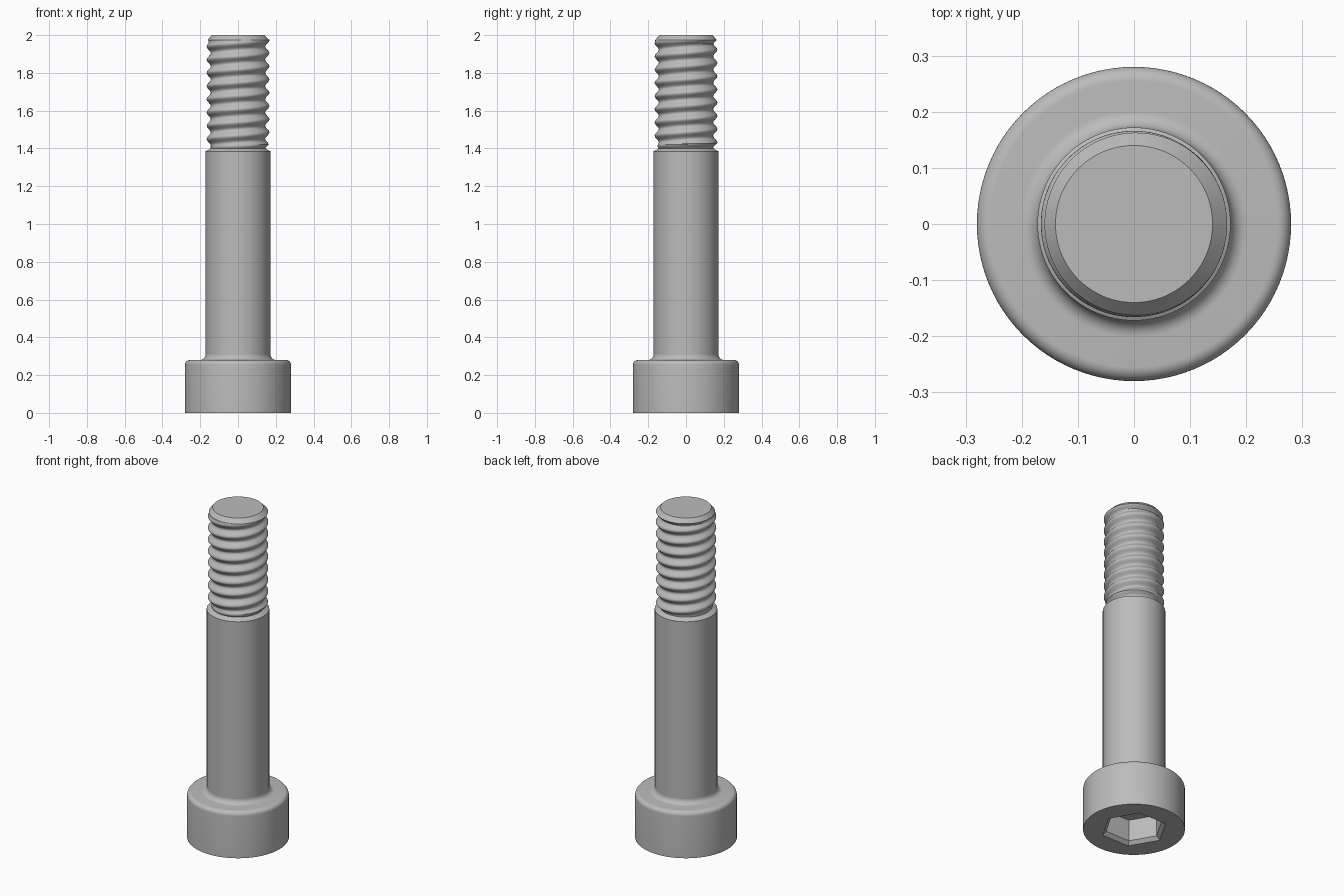
import bpy
import bmesh
from math import cos, sin, pi, radians

SEGMENTS = 96
PITCH = 0.07
CREST, ROOT = 0.166, 0.144
THREAD_START, THREAD_END, TIP = 1.40, 1.975, 2.0

cube = bpy.data.objects.get("Cube")
if cube:
    bpy.data.objects.remove(cube)

steel = bpy.data.materials.new("steel grey")
steel.use_nodes = True
steel.diffuse_color = (0.5, 0.5, 0.5, 1)
steel.node_tree.nodes["Principled BSDF"].inputs["Base Color"].default_value = (0.5, 0.5, 0.5, 1)


def round_ring(radius, z):
    return [(radius * cos(2 * pi * i / SEGMENTS), radius * sin(2 * pi * i / SEGMENTS), z)
            for i in range(SEGMENTS)]


def hex_ring(corner, z):
    """Points along a hexagon with corners on the x axis."""
    points = []
    for i in range(SEGMENTS):
        a = 2 * pi * i / SEGMENTS
        r = corner * cos(pi / 6) / cos(a % (pi / 3) - pi / 6)
        points.append((r * cos(a), r * sin(a), z))
    return points


def thread_ring(z):
    """Helical ridge that grows out of the neck and runs into the tip collar."""
    grow = min(1, (z - THREAD_START) / 0.025)
    merge = max(0, 1 - (THREAD_END - z) / 0.02)
    points = []
    for i in range(SEGMENTS):
        a = 2 * pi * i / SEGMENTS
        wave = 0.5 + 0.5 * cos(2 * pi * (z - THREAD_END) / PITCH - a)
        r = ROOT + (CREST - ROOT) * wave * grow
        r += (CREST - r) * merge * 0.7
        points.append((r * cos(a), r * sin(a), z))
    return points


def loft(name, rings, cap_first=False, cap_last=False):
    bm = bmesh.new()
    loops = [[bm.verts.new(p) for p in ring] for ring in rings]
    for low, high in zip(loops, loops[1:]):
        for i in range(SEGMENTS):
            j = (i + 1) % SEGMENTS
            bm.faces.new((low[i], low[j], high[j], high[i]))
    if cap_first:
        bm.faces.new(loops[0][::-1])
    if cap_last:
        bm.faces.new(loops[-1])
    mesh = bpy.data.meshes.new(name)
    bm.to_mesh(mesh)
    bm.free()
    mesh.materials.append(steel)
    obj = bpy.data.objects.new(name, mesh)
    bpy.context.collection.objects.link(obj)
    bpy.ops.object.select_all(action="DESELECT")
    obj.select_set(True)
    bpy.context.view_layer.objects.active = obj
    bpy.ops.object.shade_smooth_by_angle(angle=radians(28))
    return obj


def arc(cx, cz, radius, start, end, steps=8):
    """Quarter-round profile points as rings."""
    rings = []
    for k in range(steps + 1):
        a = radians(start + (end - start) * k / steps)
        rings.append(round_ring(cx + radius * cos(a), cz + radius * sin(a)))
    return rings


# Head: chamfered hexagonal socket below, rounded shoulder and fillet above
head = [hex_ring(0.162, 0.15), hex_ring(0.162, 0.02), hex_ring(0.184, 0),
        round_ring(0.28, 0)]
head += arc(0.255, 0.255, 0.025, 0, 90)
head += arc(0.202, 0.31, 0.03, 270, 180)
loft("socket_head", head, cap_first=True)

# Plain shank with a small shoulder down to the thread root
loft("shank", [round_ring(0.172, 0.31), round_ring(0.172, 1.385),
               round_ring(ROOT, THREAD_START)])

# Threaded end with chamfered flat tip
rows = 110
thread = [thread_ring(THREAD_START + (THREAD_END - THREAD_START) * k / rows)
          for k in range(rows + 1)]
thread.append(round_ring(0.14, TIP))
loft("threaded_end", thread, cap_last=True)
